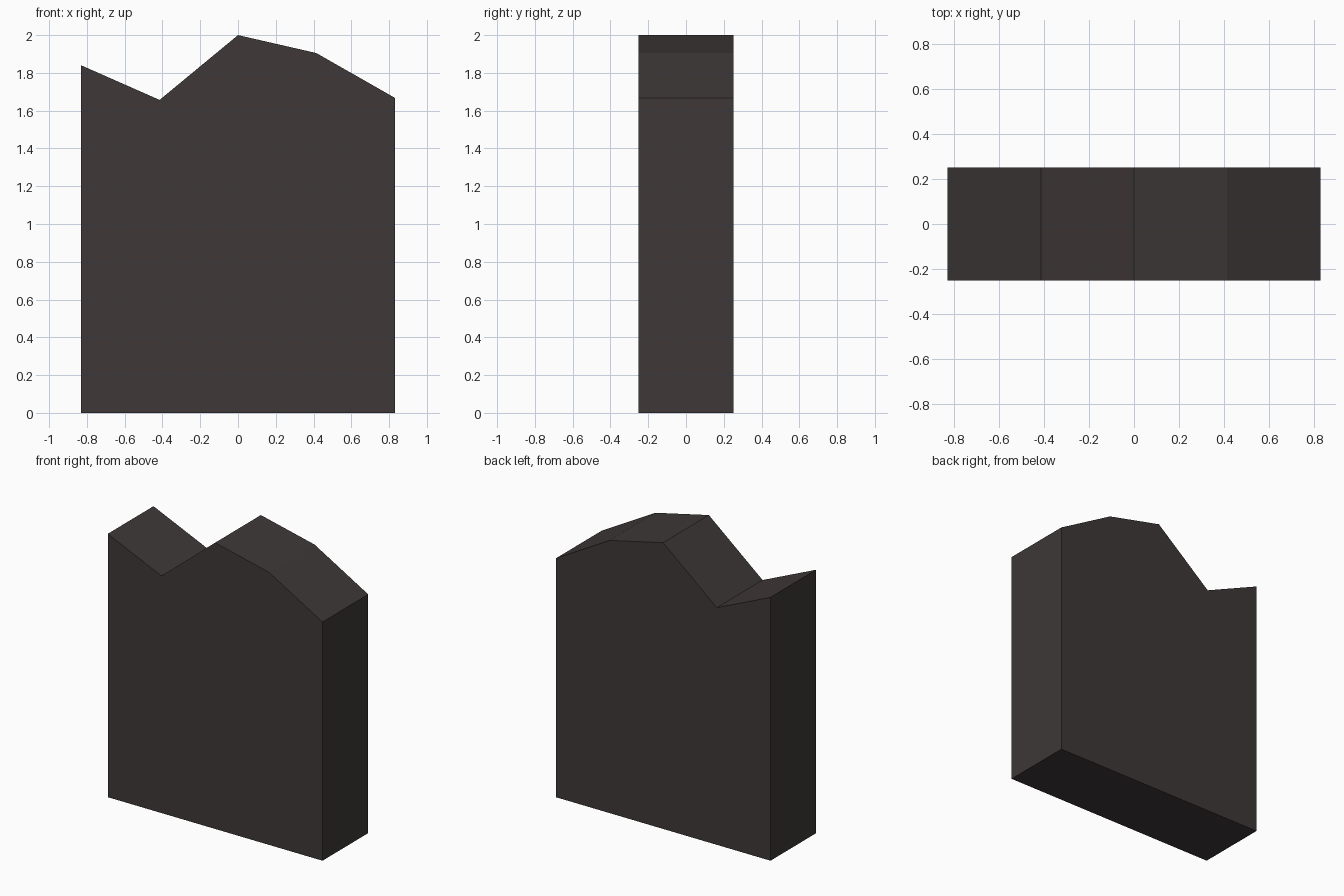
import bpy, bmesh

if "Cube" in bpy.data.objects:
    bpy.data.objects.remove(bpy.data.objects["Cube"])

# Dark stone colour
stone = bpy.data.materials.new("dark_stone")
stone.diffuse_color = (0.049, 0.040, 0.039, 1)
stone.use_nodes = True
stone.node_tree.nodes["Principled BSDF"].inputs["Base Color"].default_value = stone.diffuse_color

# Front outline: flat base, jagged broken top
half_width, half_depth = 0.83, 0.2525
top_heights = [1.84, 1.657, 2.0, 1.905, 1.668]
step = 2 * half_width / (len(top_heights) - 1)

# Slab: one column per pair of top points, extruded from front to back
bm = bmesh.new()
xs = [-half_width + i * step for i in range(len(top_heights))]
low = [bm.verts.new((x, -half_depth, 0)) for x in xs]
high = [bm.verts.new((x, -half_depth, z)) for x, z in zip(xs, top_heights)]
columns = [bm.faces.new((low[i], low[i + 1], high[i + 1], high[i]))
           for i in range(len(xs) - 1)]
result = bmesh.ops.extrude_face_region(bm, geom=columns, use_keep_orig=True)
back = [v for v in result["geom"] if isinstance(v, bmesh.types.BMVert)]
bmesh.ops.translate(bm, verts=back, vec=(0, 2 * half_depth, 0))
bmesh.ops.recalc_face_normals(bm, faces=bm.faces)

mesh = bpy.data.meshes.new("broken_slab")
bm.to_mesh(mesh)
bm.free()
mesh.materials.append(stone)
slab = bpy.data.objects.new("broken_slab", mesh)
bpy.context.collection.objects.link(slab)
